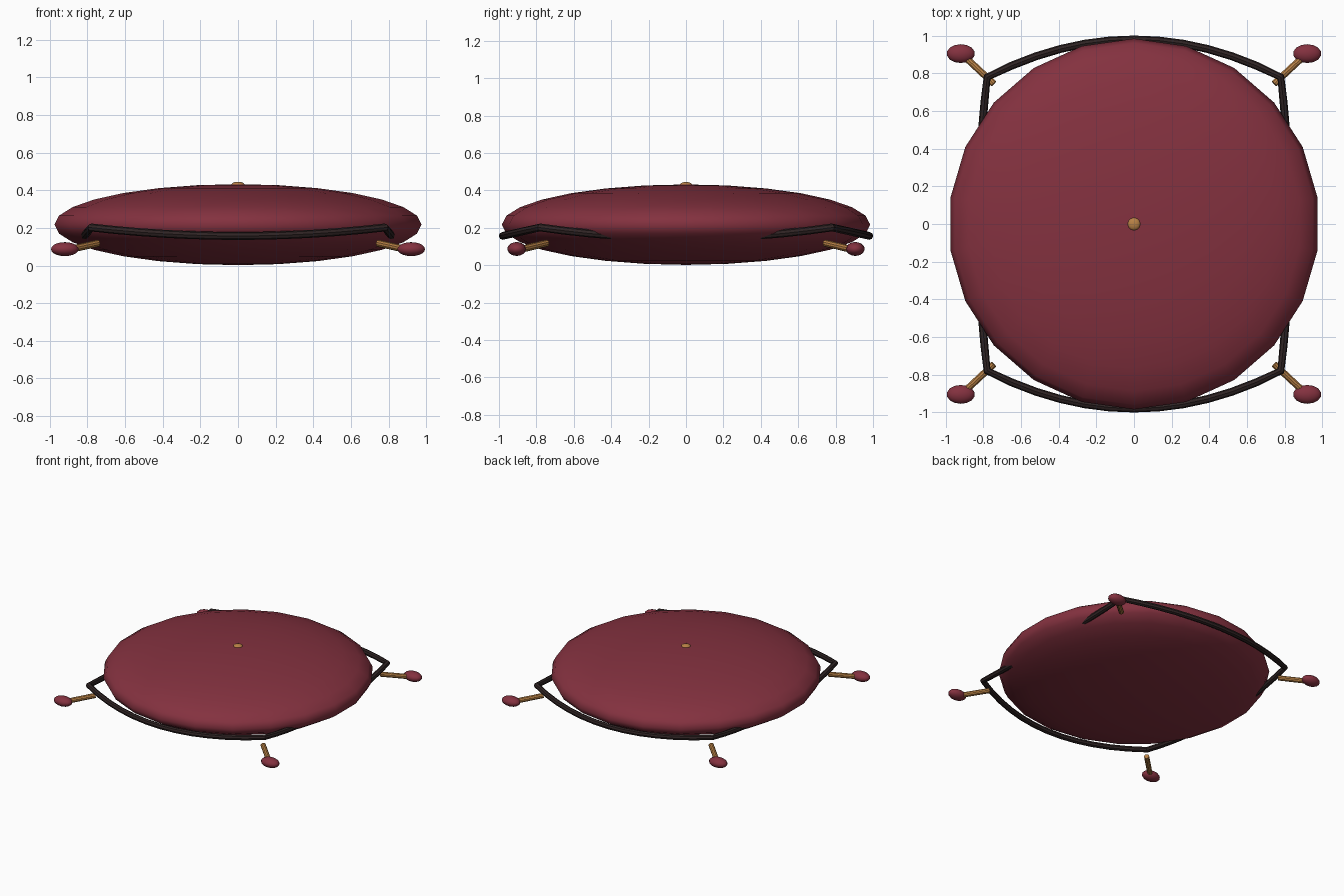
import bpy
from mathutils import Vector

if "Cube" in bpy.data.objects:
    bpy.data.objects.remove(bpy.data.objects["Cube"])


def material(name, rgb):
    m = bpy.data.materials.new(name)
    m.use_nodes = True
    m.diffuse_color = (*rgb, 1)
    m.node_tree.nodes["Principled BSDF"].inputs["Base Color"].default_value = (*rgb, 1)
    return m


wine = material("wine fabric", (0.23, 0.031, 0.05))
gold = material("gold thread", (0.48, 0.22, 0.06))
dark = material("dark piping", (0.028, 0.017, 0.017))


def finish(name, mat):
    ob = bpy.context.object
    ob.name = name
    ob.data.materials.append(mat)
    bpy.ops.object.shade_smooth()
    return ob


def ellipsoid(name, centre, radii, segments, rings, mat):
    bpy.ops.mesh.primitive_uv_sphere_add(segments=segments, ring_count=rings, location=centre)
    bpy.context.object.scale = radii
    bpy.ops.object.transform_apply(location=False, rotation=False, scale=True)
    return finish(name, mat)


def rod(name, start, end, radius, mat):
    a, b = Vector(start), Vector(end)
    bpy.ops.mesh.primitive_cylinder_add(vertices=10, radius=radius, depth=(b - a).length,
                                        location=(a + b) / 2)
    ob = bpy.context.object
    ob.rotation_euler = (b - a).to_track_quat('Z', 'Y').to_euler()
    finish(name, mat)
    bpy.ops.object.shade_smooth_by_angle()


# Cushion and its centre button
ellipsoid("cushion", (0, 0, 0.217), (0.985, 0.985, 0.215), 22, 14, wine)
ellipsoid("centre_button", (0, 0, 0.428), (0.035, 0.035, 0.017), 12, 8, gold)

# Piping: bowed edges between four sharp corners, deeper at front and back
CORNER = 0.78
STEPS = 12
path = []
for side in range(4):
    bulge, sag = ((0.2, 0.045), (0.046, 0.057))[side % 2]
    for i in range(STEPS):
        t = 2 * i / STEPS - 1
        bow = 1 - t * t
        along, out = t * CORNER, CORNER + bulge * bow
        z = 0.202 - sag * bow
        x, y = ((along, -out), (out, along), (-along, out), (-out, -along))[side]
        path.append((x, y, z))

curve = bpy.data.curves.new("piping", 'CURVE')
curve.dimensions = '3D'
curve.bevel_depth = 0.021
curve.bevel_resolution = 2
spline = curve.splines.new('POLY')
spline.points.add(len(path) - 1)
for point, co in zip(spline.points, path):
    point.co = (*co, 1)
spline.use_cyclic_u = True
piping = bpy.data.objects.new("piping", curve)
bpy.context.collection.objects.link(piping)
bpy.ops.object.select_all(action='DESELECT')
piping.select_set(True)
bpy.context.view_layer.objects.active = piping
bpy.ops.object.convert(target='MESH')
finish("piping", dark)
bpy.ops.object.shade_smooth_by_angle()

# Corner tassels
for sx, xname in ((1, "left"), (-1, "right")):
    for sy, yname in ((-1, "front"), (1, "back")):
        tag = yname + "_" + xname
        rod("tassel_cord_" + tag, (sx * 0.745, sy * 0.745, 0.118),
            (sx * 0.89, sy * 0.88, 0.086), 0.019, gold)
        ellipsoid("tassel_end_" + tag, (sx * 0.92, sy * 0.905, 0.087),
                  (0.075, 0.05, 0.037), 14, 10, wine)
